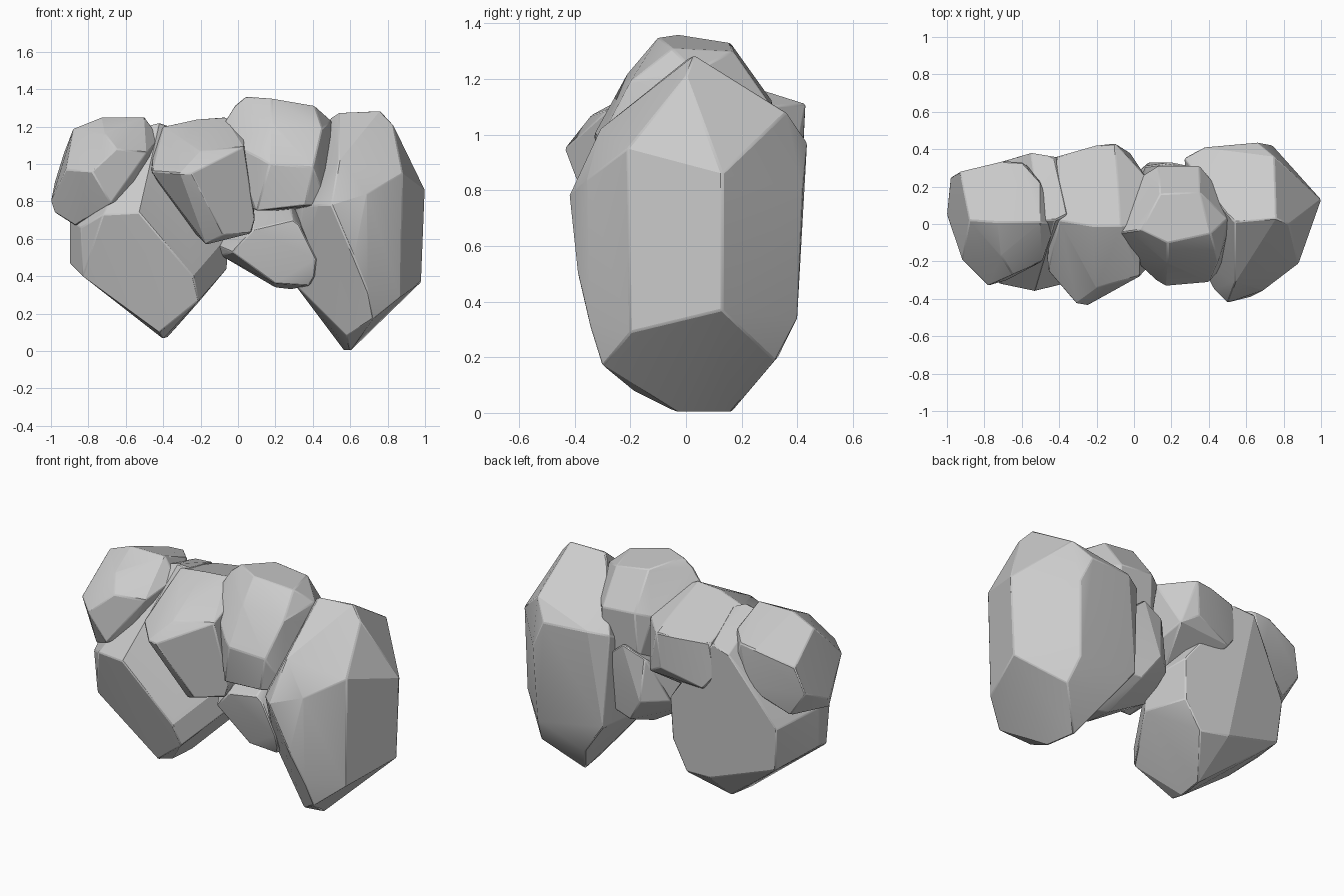
import bpy, bmesh, math


def boulder(name, front, middle, back):
    """Faceted convex stone through corner points given as (x, y, z)."""
    bm = bmesh.new()
    for p in front + middle + back:
        bm.verts.new(p)
    res = bmesh.ops.convex_hull(bm, input=bm.verts[:])
    junk = {v for v in res["geom_interior"] + res["geom_unused"]
            if isinstance(v, bmesh.types.BMVert)}
    bmesh.ops.delete(bm, geom=list(junk), context='VERTS')
    # merge nearly flat triangles into broad facets
    bmesh.ops.dissolve_limit(bm, angle_limit=math.radians(6),
                             verts=bm.verts[:], edges=bm.edges[:])
    bmesh.ops.recalc_face_normals(bm, faces=bm.faces[:])
    for f in bm.faces:
        f.smooth = True
    me = bpy.data.meshes.new(name)
    bm.to_mesh(me)
    bm.free()
    me.set_sharp_from_angle(angle=math.radians(18))
    ob = bpy.data.objects.new(name, me)
    bpy.context.collection.objects.link(ob)
    # slightly worn edges
    bev = ob.modifiers.new("worn_edges", 'BEVEL')
    bev.width = 0.006
    bev.segments = 1
    bev.limit_method = 'ANGLE'
    bev.angle_limit = math.radians(25)
    return ob


# Tall stone on the right
boulder("right_boulder",
        [(.50, -.42, .78), (.43, -.35, .78), (.69, -.355, .84), (.88, -.21, .95),
         (.72, -.30, .17), (.87, -.20, .29), (.58, -.19, .08), (.54, -.31, 1.02),
         (.62, -.39, .50), (.35, -.2, .77), (.69, -.35, .33)],
        [(.60, -.03, 0), (.57, .16, .0), (.98, .13, .37), (1.0, .13, .86),
         (.76, .03, 1.285), (.54, .01, 1.275), (.83, .0, 1.21), (.50, .05, 1.25),
         (.30, -.08, .36), (.29, .05, .8)],
        [(.75, .32, .19), (.72, .40, .34), (.75, .36, 1.08), (.66, .435, .97),
         (.38, .41, .98), (.27, .35, .96), (.30, .37, .40), (.45, .33, .2),
         (.74, .42, .8)])

# Low stone on the left
boulder("left_lower_boulder",
        [(-.53, -.36, .74), (-.72, -.32, .73), (-.84, -.19, .66), (-.83, -.17, .40),
         (-.24, -.29, .40), (-.21, -.25, .27), (-.42, -.17, .10), (-.50, -.20, .95)],
        [(-.90, .0, .70), (-.90, .0, .47), (-.85, .02, .79), (-.40, -.06, .065),
         (-.38, .10, .07), (-.06, .02, .44), (-.05, .05, .62), (-.42, .02, 1.22),
         (-.36, .05, 1.2), (-.5, .02, 1.2)],
        [(-.55, .38, 1.08), (-.43, .36, 1.10), (-.65, .34, .95), (-.11, .31, .67),
         (-.12, .30, .42), (-.22, .31, .25), (-.40, .34, .27), (-.82, .30, .66),
         (-.80, .28, .40), (-.48, .38, .75)])

# Small stone at the upper left
boulder("left_upper_boulder",
        [(-.78, -.33, .96), (-.92, -.19, .97), (-.68, -.30, .79), (-.65, -.27, 1.08),
         (-.49, -.20, 1.06), (-.60, -.22, .81), (-.87, -.12, .67), (-.71, -.17, 1.16)],
        [(-1.0, .05, .80), (-.98, .02, .74), (-.93, .03, 1.05), (-.88, .02, 1.19),
         (-.73, .01, 1.25), (-.50, .01, 1.25), (-.42, .0, 1.14), (-.44, .03, 1.0)],
        [(-.98, .25, .90), (-.93, .28, 1.06), (-.70, .335, 1.13), (-.60, .33, 1.14),
         (-.50, .22, 1.16), (-.52, .28, .95), (-.87, .24, .74), (-.65, .33, .88)])

# Stone in the centre, projecting furthest forward
boulder("centre_boulder",
        [(-.31, -.425, .95), (-.25, -.435, .95), (-.46, -.25, .96), (-.20, -.34, 1.07),
         (.03, -.28, 1.09), (.09, -.22, .70), (-.08, -.31, .62), (-.17, -.24, .57),
         (.07, -.22, .63)],
        [(-.47, -.03, .97), (-.45, .0, 1.10), (-.40, .02, 1.20), (-.22, -.01, 1.24),
         (-.07, -.01, 1.25), (.03, .0, 1.20), (-.15, .0, .58), (-.33, .05, .73)],
        [(-.10, .43, 1.11), (-.20, .42, 1.11), (-.41, .36, 1.10), (-.44, .35, .9),
         (.06, .26, 1.1), (-.37, .37, .82), (-.02, .38, .84), (-.12, .42, .9)])

# Highest stone, right of centre
boulder("top_boulder",
        [(.17, -.33, 1.0), (.12, -.30, 1.03), (.40, -.31, .98), (.18, -.21, 1.22),
         (.45, -.20, 1.19), (.10, -.27, .75), (.36, -.30, .78), (.48, -.22, .78),
         (-.02, -.17, 1.10)],
        [(-.10, -.05, 1.18), (-.02, -.04, 1.31), (.04, -.03, 1.36), (.18, -.10, 1.35),
         (.41, -.05, 1.31), (.50, .03, 1.23), (.54, .08, 1.10), (.0, .0, .8)],
        [(.14, .16, 1.33), (.35, .17, 1.30), (.05, .26, 1.1), (.13, .31, 1.12),
         (.35, .31, 1.10), (.12, .29, .8), (.36, .28, .75)])

# Small wedge stone hanging under the centre
boulder("lower_wedge_stone",
        [(.29, -.24, .70), (.08, -.21, .65), (-.03, -.16, .53), (.20, -.17, .36),
         (.42, -.24, .49), (.41, -.20, .40), (.33, -.24, .67), (.38, -.17, .35)],
        [(-.10, -.03, .56), (-.09, .0, .51), (.08, -.05, .74), (.28, -.06, .78),
         (.42, .0, .50), (.40, .0, .36), (.28, .0, .33), (.20, .02, .34)],
        [(.06, .31, .86), (.20, .33, .92), (.34, .30, .8), (.36, .24, .48),
         (.08, .33, .60), (.18, .28, .45), (-.05, .22, .6)])
